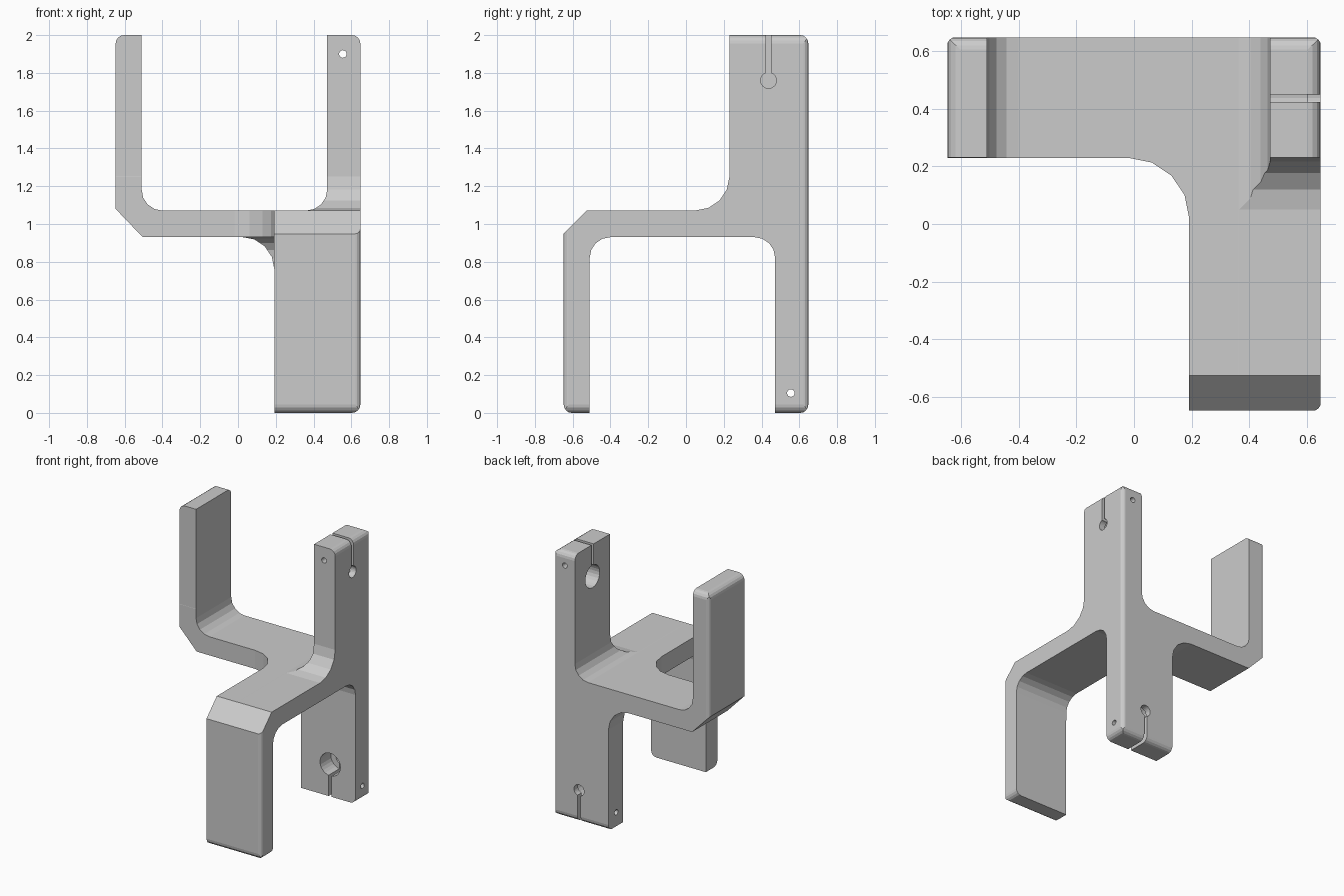
import bpy, bmesh, math
from mathutils import Vector

cube = bpy.data.objects.get("Cube")
if cube:
    bpy.data.objects.remove(cube, do_unlink=True)

grey = bpy.data.materials.new("plain grey")
grey.use_nodes = True
tone = (0.6, 0.6, 0.6, 1)
grey.diffuse_color = tone
grey.node_tree.nodes["Principled BSDF"].inputs["Base Color"].default_value = tone

# How a flat profile (u, v) with depth w lands in space
FRONT = lambda u, v, w: (u, w, v)
SIDE = lambda u, v, w: (w, u, v)
PLAN = lambda u, v, w: (u, v, w)


def rounded(corners, steps=4):
    """Outline with arcs at corners given as (u, v, radius)."""
    pts = []
    for i, c in enumerate(corners):
        p = Vector(c[:2])
        if len(c) == 2:
            pts.append(p)
            continue
        r = c[2]
        a = (Vector(corners[i - 1][:2]) - p).normalized() * r
        b = (Vector(corners[(i + 1) % len(corners)][:2]) - p).normalized() * r
        for k in range(steps + 1):
            t = math.pi / 2 * k / steps
            pts.append(p + a * (1 - math.sin(t)) + b * (1 - math.cos(t)))
    return pts


def prism(name, pts, place, low, high):
    """Closed solid: two caps joined by a ring of walls."""
    bm = bmesh.new()
    ends = [[bm.verts.new(place(u, v, w)) for u, v in pts] for w in (low, high)]
    for ring in ends:
        bm.faces.new(ring)
    a, b = ends
    for i in range(len(pts)):
        bm.faces.new((a[i - 1], a[i], b[i], b[i - 1]))
    bmesh.ops.recalc_face_normals(bm, faces=bm.faces)
    mesh = bpy.data.meshes.new(name)
    bm.to_mesh(mesh)
    bm.free()
    mesh.materials.append(grey)
    obj = bpy.data.objects.new(name, mesh)
    bpy.context.collection.objects.link(obj)
    return obj


def circle(u, v, r, sides=24):
    return [(u + r * math.cos(math.tau * k / sides),
             v + r * math.sin(math.tau * k / sides)) for k in range(sides)]


def combine(target, tool, operation):
    mod = target.modifiers.new(operation, "BOOLEAN")
    mod.operation, mod.solver, mod.object = operation, "MANIFOLD", tool
    bpy.context.view_layer.objects.active = target
    bpy.ops.object.modifier_apply(modifier=mod.name)
    bpy.data.objects.remove(tool, do_unlink=True)


E = 0.648                  # half width
IN, POST = 0.51, 0.472     # inner faces of thin and thick uprights
LO, HI = 0.931, 1.071      # plate underside and top
R, F = 0.045, 0.11         # outer rounding and inner fillet
V = 0.03                   # rounding of upright edges
D = 0.0005                 # clearance that keeps outlines off shared planes
P = E + D                  # half width of the plan outline

# Bracket: front, side and plan outlines intersected
bracket = prism("bracket", rounded([
    (-E, 2, R), (-E, 1.08), (-0.505, LO), (0.192, LO, 0.17), (0.192, 0),
    (E, 0, R), (E, 2, R), (POST, 2), (POST, HI, F), (-IN, HI, F), (-IN, 2)]),
    FRONT, -1, 1)
side = prism("side_outline", rounded([
    (-E, -D, R), (-IN, -D), (-IN, LO - D, F), (POST, LO - D, F), (POST, -D),
    (E, -D, R), (E, 2 + D, R), (0.23, 2 + D), (0.23, HI + D, 0.18),
    (-0.525, HI + D), (-E, 0.948)]), SIDE, -1, 1)
plan = prism("plan_outline", rounded([
    (-P, 0.23 - D), (0.192 - D, 0.23 - D, 0.21), (0.192 - D, -P),
    (P, -P, V), (P, P, V), (-P, P, V)]), PLAN, -1, 3)
combine(bracket, side, "INTERSECT")
combine(bracket, plan, "INTERSECT")

# Clamp on the upper post and its turned twin on the lower leg
S, W = 0.437, 0.013        # slot centre and half width
for place, cross, bore_z, end, screw_z in ((SIDE, FRONT, 1.76, 2.1, 1.9),
                                           (FRONT, SIDE, 0.24, -0.1, 0.105)):
    slot = [(S - W, bore_z), (S + W, bore_z), (S + W, end), (S - W, end)]
    cutters = [
        prism("bore", circle(S, bore_z, 0.085), place, 0.4, 0.6),
        prism("through_hole", circle(S, bore_z, 0.042), place, 0.55, 0.8),
        prism("slot", slot, place, 0.4, 0.8),
        prism("screw_hole", circle(0.555, screw_z, 0.02, 16), cross, 0.1, 0.8)]
    for cutter in cutters:
        combine(bracket, cutter, "DIFFERENCE")
